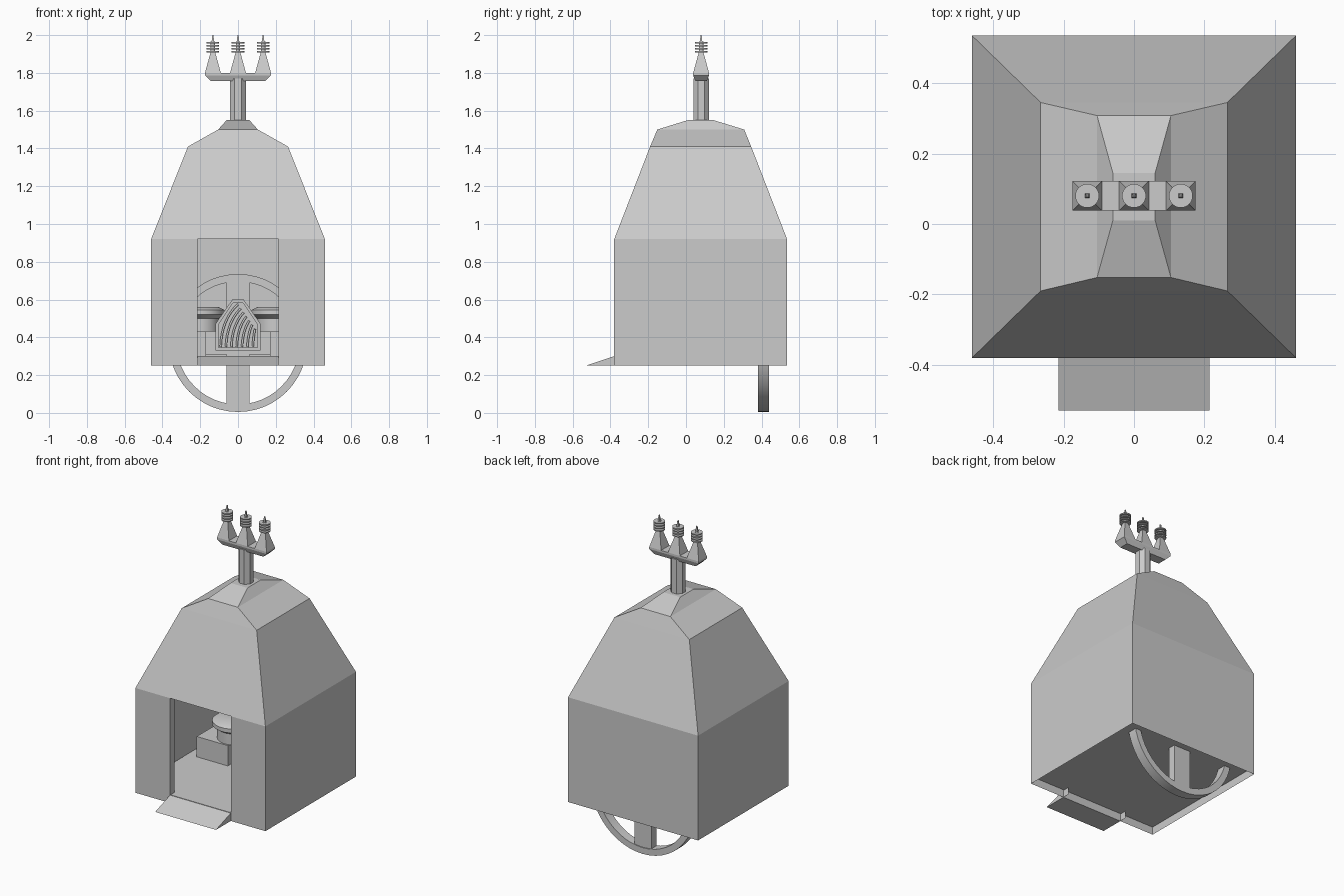
import bpy, bmesh, math
from mathutils import Vector

if "Cube" in bpy.data.objects:
    bpy.data.objects.remove(bpy.data.objects["Cube"], do_unlink=True)

grey = bpy.data.materials.new("plain grey")
grey.use_nodes = True
grey.diffuse_color = (0.6, 0.6, 0.6, 1)
grey.node_tree.nodes["Principled BSDF"].inputs["Base Color"].default_value = (0.6, 0.6, 0.6, 1)

CY = 0.08    # depth of the mast line
FLOOR = 0.30


def finish(bm, name, smooth=False, recalc=True):
    if recalc:
        bmesh.ops.recalc_face_normals(bm, faces=bm.faces)
    mesh = bpy.data.meshes.new(name)
    bm.to_mesh(mesh)
    bm.free()
    mesh.materials.append(grey)
    obj = bpy.data.objects.new(name, mesh)
    bpy.context.collection.objects.link(obj)
    if smooth:
        bpy.ops.object.select_all(action="DESELECT")
        obj.select_set(True)
        bpy.context.view_layer.objects.active = obj
        bpy.ops.object.shade_smooth_by_angle(angle=math.radians(35))
    return obj


def loft(bm, loops, cap_start=True, cap_end=True):
    """Skin a list of equal point loops."""
    rings = [[bm.verts.new(p) for p in loop] for loop in loops]
    n = len(rings[0])
    for a, b in zip(rings, rings[1:]):
        for i in range(n):
            j = (i + 1) % n
            bm.faces.new((a[i], a[j], b[j], b[i]))
    if cap_start:
        bm.faces.new(rings[0][::-1])
    if cap_end:
        bm.faces.new(rings[-1])


def rect(x0, x1, y0, y1, z):
    return [(x0, y0, z), (x1, y0, z), (x1, y1, z), (x0, y1, z)]


def box(name, x0, x1, y0, y1, z0, z1):
    bm = bmesh.new()
    loft(bm, [rect(x0, x1, y0, y1, z0), rect(x0, x1, y0, y1, z1)])
    return finish(bm, name)


def ring_points(r, n, x, y, z):
    return [(x + r * math.cos(math.tau * (i + .5) / n),
             y + r * math.sin(math.tau * (i + .5) / n), z) for i in range(n)]


def turned(name, profile, n, x, y, smooth=False):
    bm = bmesh.new()
    loft(bm, [ring_points(r, n, x, y, z) for r, z in profile])
    return finish(bm, name, smooth)


def prism(name, outline, y0, y1):
    """Extrude an x-z outline along y."""
    bm = bmesh.new()
    loft(bm, [[(x, y, z) for x, z in outline] for y in (y0, y1)])
    return finish(bm, name)


# Tapered roof: half width, front, back, height
bm = bmesh.new()
tiers = [(.46, -.38, .535, .92), (.265, -.19, .345, 1.41),
         (.105, -.152, .308, 1.50), (.06, .01, .145, 1.55)]
loft(bm, [rect(-w, w, f, b, z) for w, f, b, z in tiers], cap_start=False)
finish(bm, "roof")

# Thin walls, open below, with a doorway in the front
bm = bmesh.new()
plan = [(-.215, -.335), (-.215, -.38), (-.46, -.38), (-.46, .535),
        (.46, .535), (.46, -.38), (.215, -.38), (.215, -.335)]
low = [bm.verts.new((x, y, .25)) for x, y in plan]
high = [bm.verts.new((x, y, .92)) for x, y in plan]
for i in range(len(plan) - 1):
    bm.faces.new((low[i + 1], low[i], high[i], high[i + 1]))
finish(bm, "walls", recalc=False)

box("floor", -.455, .455, -.375, .53, FLOOR - .004, FLOOR)

# Entrance ramp
bm = bmesh.new()
side = [(-.53, .25), (-.38, .25), (-.38, FLOOR)]
loft(bm, [[(x, y, z) for y, z in side] for x in (-.215, .215)])
finish(bm, "entrance_ramp")

# Upright wheel with crossed spokes
WZ, RO, RI, N = .37, .365, .325, 48
bm = bmesh.new()
section = [(RI, .38), (RO, .38), (RO, .44), (RI, .44)]
loops = []
for i in range(N + 1):
    a = math.tau * i / N
    loops.append([(r * math.sin(a), y, WZ + r * math.cos(a)) for r, y in section])
loft(bm, loops, False, False)
bmesh.ops.remove_doubles(bm, verts=bm.verts, dist=1e-5)
finish(bm, "wheel_rim", smooth=True)
box("wheel_upright_spoke", -.06, .06, .385, .435, WZ - .335, WZ + .335)
for s, label in ((-1, "right"), (1, "left")):
    box("wheel_" + label + "_spoke", *sorted((s * .06, s * .335)), .385, .435, WZ - .06, WZ + .06)

# Benches carrying round stools
for s, label in ((-1, "right"), (1, "left")):
    box(label + "_bench", *sorted((s * .17, s * .39)), .14, .375, FLOOR, .43)
    turned(label + "_stool", [(.10, .43), (.10, .50), (.13, .52), (.13, .545), (.10, .56)],
           24, s * .2, .25, True)

# House-shaped grate: rim, recessed panel and curved bars
outline = [(-.12, .33), (.12, .33), (.12, .47), (.03, .60), (-.03, .60), (-.12, .47)]
inner = [(x * .86, .455 + (z - .455) * .88) for x, z in outline]
bm = bmesh.new()
loft(bm, [[(x, y, z) for x, z in o] for o, y in
          ((outline, .25), (outline, .12), (inner, .12), (inner, .145))])
finish(bm, "grate_housing")
for i in range(7):
    t = i / 6
    start = Vector((-.092 + .17 * t, .135, .35))
    end = Vector((.0 + .09 * t, .135, .575 - .13 * t))
    bend = Vector((start.x + .005, .135, start.z + (end.z - start.z) * .65))
    curve = bpy.data.curves.new("grate_bar", "CURVE")
    curve.dimensions = "3D"
    curve.bevel_depth = .006
    curve.bevel_resolution = 1
    curve.use_fill_caps = True
    spline = curve.splines.new("POLY")
    spline.points.add(8)
    for k, point in enumerate(spline.points):
        u = k / 8
        p = start * (1 - u) ** 2 + bend * 2 * u * (1 - u) + end * u * u
        point.co = (*p, 1)
    curve.materials.append(grey)
    bpy.context.collection.objects.link(bpy.data.objects.new("grate_bar", curve))

# Eight-sided mast and bevelled crossbar
turned("mast", [(.045, 1.54), (.045, 1.77)], 8, 0, CY)
bm = bmesh.new()
loft(bm, [rect(-.145, .145, CY - .03, CY + .03, 1.757),
          rect(-.175, .175, CY - .042, CY + .042, 1.787),
          rect(-.175, .175, CY - .042, CY + .042, 1.80)])
finish(bm, "crossbar")

# Three pyramids with stacked insulator discs and spikes
for x, label in ((-.133, "right"), (0, "middle"), (.133, "left")):
    bm = bmesh.new()
    loft(bm, [rect(x - w, x + w, CY - w, CY + w, z) for w, z in ((.042, 1.80), (.012, 1.91))])
    finish(bm, label + "_pyramid")
    turned(label + "_core", [(.012, 1.90), (.012, 1.965)], 12, x, CY, True)
    for k in range(4):
        z = 1.908 + k * .016
        turned(label + "_disc", [(.034, z), (.034, z + .007)], 20, x, CY, True)
    bm = bmesh.new()
    loft(bm, [rect(x - w, x + w, CY - w, CY + w, z) for w, z in ((.007, 1.96), (.003, 2.0))])
    finish(bm, label + "_spike")
